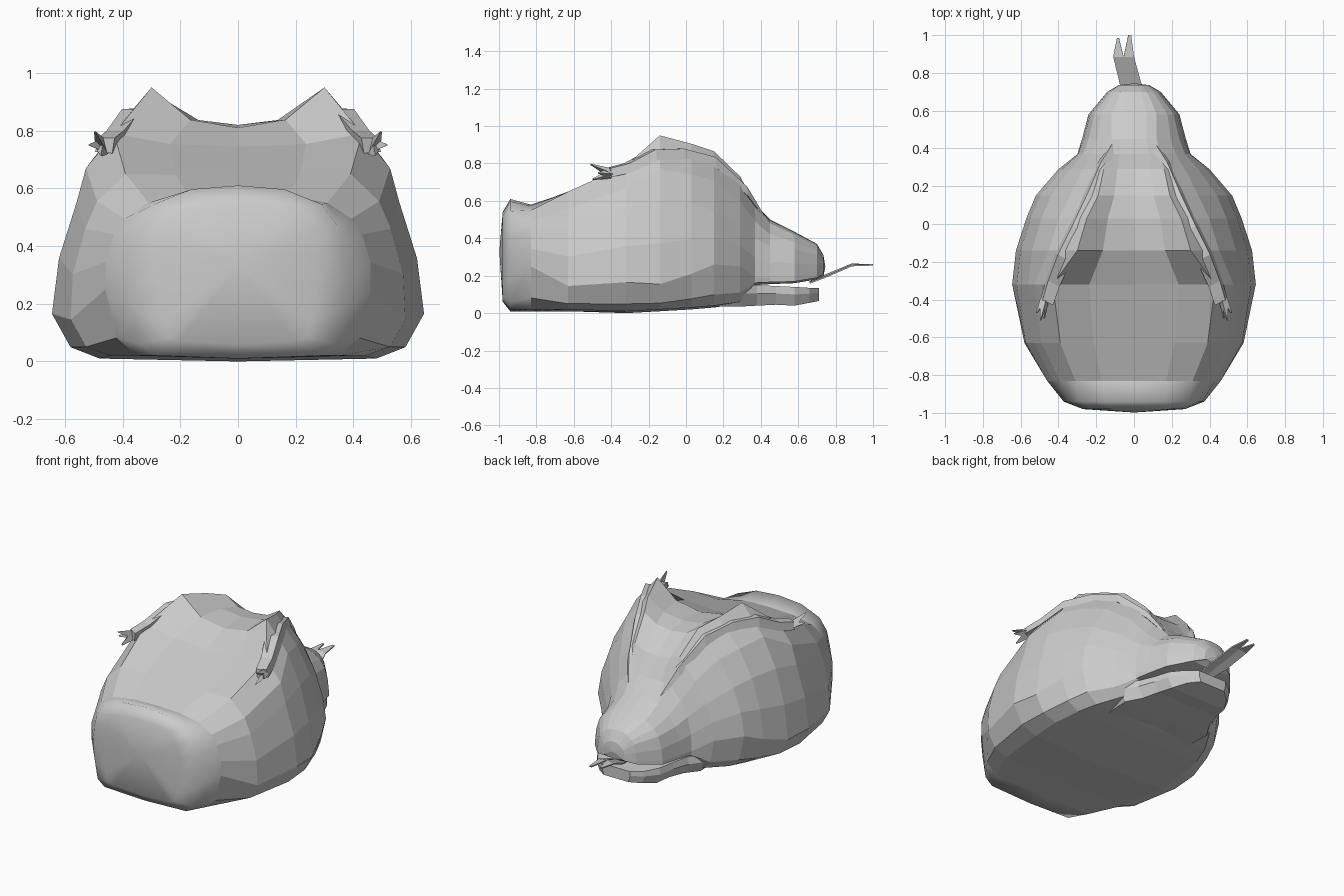
import bpy, bmesh
from mathutils import Vector as V


def loft(name, rings, smooth=None, tips=None):
    """Skin equal-length rings of points and cap both ends."""
    bm = bmesh.new()
    vs = [[bm.verts.new(p) for p in r] for r in rings]
    n = len(rings[0])
    for a, b in zip(vs, vs[1:]):
        for i in range(n):
            j = (i + 1) % n
            bm.faces.new((a[i], a[j], b[j], b[i]))
    for k, r in enumerate((vs[0], vs[-1])):
        tip = tips[k] if tips else sum((v.co for v in r), V()) / n
        mid = bm.verts.new(tip)
        for i in range(n):
            bm.faces.new((r[i], r[(i + 1) % n], mid))
    bmesh.ops.recalc_face_normals(bm, faces=bm.faces)
    me = bpy.data.meshes.new(name)
    bm.to_mesh(me)
    bm.free()
    ob = bpy.data.objects.new(name, me)
    bpy.context.collection.objects.link(ob)
    if smooth is not None:
        for p in me.polygons:
            p.use_smooth = p.center.y < smooth
    return ob


def mirrored(half, y):
    """Closed ring from a bottom-to-top half profile."""
    full = half + [(-x, z) for x, z in reversed(half) if x > 1e-4]
    return [V((x, y, z)) for x, z in full]


# Head: y, bottom z, bottom half width, lip x z, cheek x z, ridge x z, crown z
stations = [
    (-0.98, 0.06, 0.20, 0.25, 0.14, 0.27, 0.38, 0.20, 0.52, 0.54),
    (-0.94, 0.01, 0.29, 0.36, 0.18, 0.36, 0.40, 0.29, 0.545, 0.61),
    (-0.83, 0.01, 0.35, 0.46, 0.25, 0.43, 0.44, 0.31, 0.55, 0.58),
    (-0.63, 0.01, 0.44, 0.58, 0.145, 0.53, 0.46, 0.39, 0.65, 0.645),
    (-0.32, 0.00, 0.48, 0.645, 0.165, 0.56, 0.55, 0.43, 0.79, 0.745),
    (-0.14, 0.01, 0.48, 0.625, 0.155, 0.54, 0.59, 0.30, 0.95, 0.81),
    (0.03, 0.02, 0.45, 0.57, 0.21, 0.49, 0.58, 0.25, 0.905, 0.82),
    (0.15, 0.03, 0.41, 0.52, 0.26, 0.44, 0.55, 0.19, 0.865, 0.80),
    (0.29, 0.05, 0.33, 0.40, 0.25, 0.34, 0.47, 0.16, 0.73, 0.69),
    (0.37, 0.15, 0.26, 0.30, 0.19, 0.27, 0.40, 0.14, 0.58, 0.58),
    (0.45, 0.155, 0.25, 0.275, 0.19, 0.24, 0.36, 0.12, 0.48, 0.50),
    (0.58, 0.16, 0.22, 0.24, 0.19, 0.21, 0.34, 0.12, 0.42, 0.435),
    (0.70, 0.18, 0.12, 0.14, 0.21, 0.12, 0.31, 0.07, 0.36, 0.37),
    (0.735, 0.20, 0.06, 0.08, 0.22, 0.07, 0.27, 0.04, 0.30, 0.31),
]
rings = []
for y, zb, bx, lx, lz, mx, mz, rx, rz, cz in stations:
    half = [(0, zb), (bx, zb + 0.01),
            (lx * 0.55 + bx * 0.45 + 0.01, zb * 0.7 + lz * 0.3), (lx, lz),
            (lx * 0.45 + mx * 0.55 + 0.035 * lx, (lz + mz) / 2), (mx, mz),
            ((mx + rx) / 2 + 0.05 * lx, (mz + rz) / 2), (rx, rz),
            (rx * 0.55, rz * 0.2 + cz * 0.8), (0, cz)]
    rings.append(mirrored(half, y))
loft("head", rings, smooth=-0.84, tips=((0, -0.998, 0.33), (0, 0.745, 0.25)))

# Lower jaw: y, half width, bottom z, top z
jaw = [(0.12, 0.34, 0.035, 0.10), (0.29, 0.35, 0.035, 0.15), (0.38, 0.285, 0.04, 0.15),
       (0.48, 0.25, 0.045, 0.145), (0.58, 0.225, 0.04, 0.14),
       (0.66, 0.17, 0.055, 0.135), (0.71, 0.10, 0.065, 0.135)]
loft("lower_jaw", [mirrored([(0, b), (w * 0.88, b), (w, b * 0.4 + t * 0.6), (w * 0.97, t), (0, t)], y)
                   for y, w, b, t in jaw])

# Brow ridges sweeping from the snout back over each eye
path = [(0.11, 0.42, 0.51, 0.01), (0.16, 0.32, 0.655, 0.03), (0.23, 0.15, 0.81, 0.035),
        (0.31, -0.02, 0.855, 0.035), (0.385, -0.17, 0.85, 0.035),
        (0.44, -0.31, 0.78, 0.03), (0.47, -0.41, 0.755, 0.028)]
for side, s in (("left", -1), ("right", 1)):
    loft("brow_" + side, [[V((s * (x + dx * r), y + dx * r * 0.5, z + dz * r))
                           for dx, dz in ((0.9, -1), (0.5, 0.7), (-1.5, 0.7), (-1.2, -1.2))]
                          for x, y, z, r in path])
    # Pointed spikes at the rear of the brow
    for i, (tx, ty, tz) in enumerate(((0.495, -0.51, 0.795), (0.515, -0.47, 0.75), (0.475, -0.50, 0.715))):
        base = [(0.495, -0.39, 0.745), (0.465, -0.40, 0.775), (0.45, -0.40, 0.72)]
        loft(f"brow_spike_{side}_{i}", [[V((s * x, y, z)) for x, y, z in base],
                                        [V((s * tx, ty, tz)) + V((s * x, y, z)) * 0.004
                                         for x, y, z in ((1, 0, 0), (0, 0, 1), (-1, 0, -1))]])

# Forked tongue
bm = bmesh.new()
rows = [[(-0.04, 0.66, 0.165), (0, 0.66, 0.17), (0.05, 0.66, 0.165)],
        [(-0.075, 0.74, 0.195), (-0.02, 0.74, 0.205), (0.04, 0.74, 0.195)],
        [(-0.11, 0.885, 0.258), (-0.055, 0.885, 0.265), (0.0, 0.885, 0.258)]]
tv = [[bm.verts.new(p) for p in r] for r in rows]
for a, b in zip(tv, tv[1:]):
    for i in (0, 1):
        bm.faces.new((a[i], a[i + 1], b[i + 1], b[i]))
for i, ends in enumerate((((-0.09, 0.985), (-0.08, 0.985)), ((-0.03, 1.0), (-0.015, 1.0)))):
    l, r = [bm.verts.new((x, y, 0.262)) for x, y in ends]
    bm.faces.new((tv[2][i], tv[2][i + 1], r, l))
me = bpy.data.meshes.new("tongue")
bm.to_mesh(me)
bm.free()
tongue = bpy.data.objects.new("tongue", me)
bpy.context.collection.objects.link(tongue)
mod = tongue.modifiers.new("thickness", 'SOLIDIFY')
mod.thickness = 0.008
